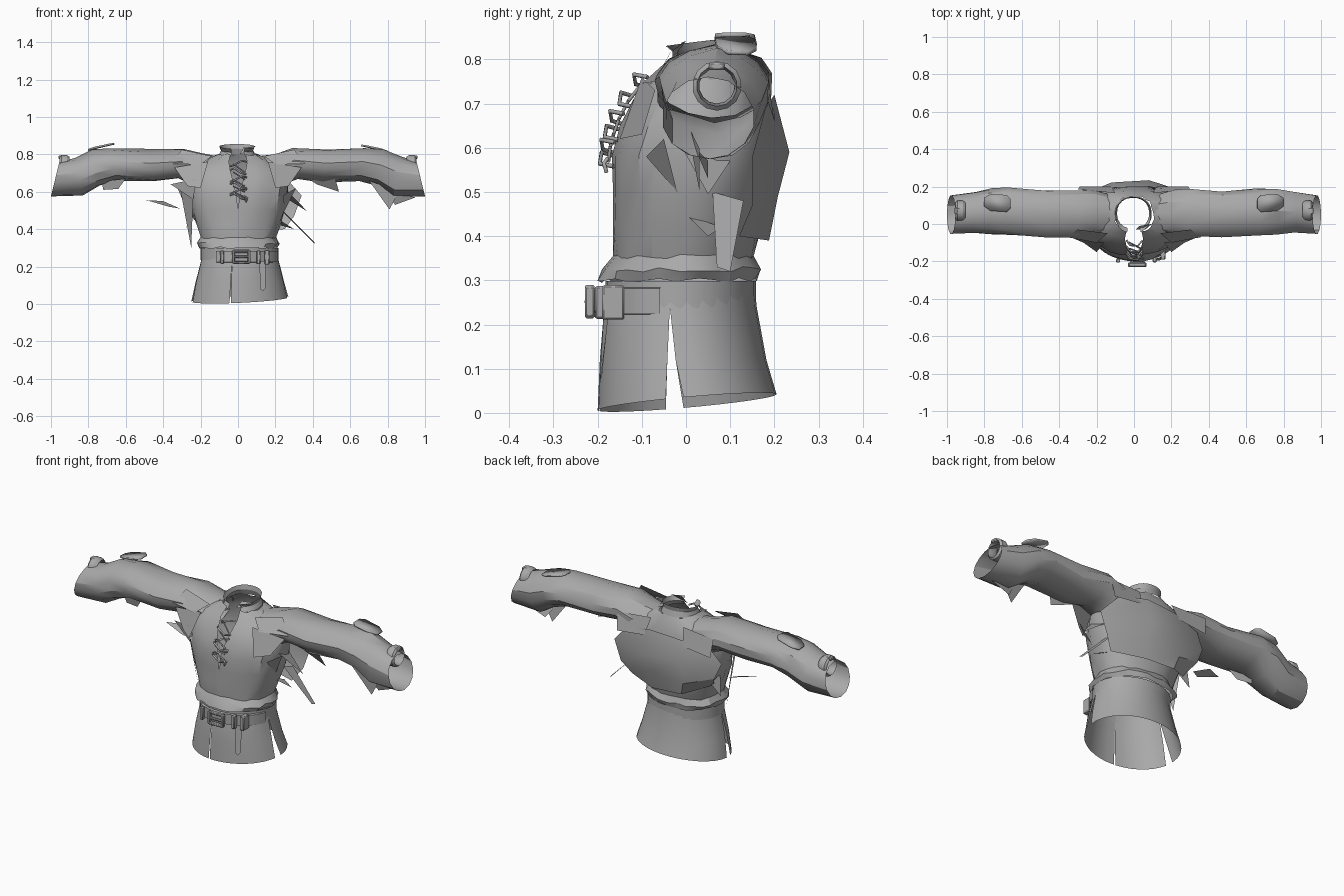
import bpy, bmesh, random
from math import sin, cos, pi, radians, copysign
from mathutils import Vector

random.seed(4)
cube = bpy.data.objects.get("Cube")
if cube:
    bpy.data.objects.remove(cube, do_unlink=True)

cloth = bpy.data.materials.new("grey_cloth")
cloth.use_nodes = True
GREY = (0.4, 0.4, 0.4, 1)
cloth.diffuse_color = GREY
cloth.node_tree.nodes["Principled BSDF"].inputs["Base Color"].default_value = GREY


def finish(obj, angle=28):
    if not obj.data.materials:
        obj.data.materials.append(cloth)
    bpy.ops.object.select_all(action='DESELECT')
    obj.select_set(True)
    bpy.context.view_layer.objects.active = obj
    if obj.type == 'MESH':
        bpy.ops.object.shade_smooth_by_angle(angle=radians(angle))
    return obj


def sheet(name, rows, weld=True):
    """Skin a grid of points, one row after another."""
    bm = bmesh.new()
    grid = [[bm.verts.new(p) for p in row] for row in rows]
    for a, b in zip(grid, grid[1:]):
        for i in range(len(a) - 1):
            bm.faces.new((a[i], a[i + 1], b[i + 1], b[i]))
    if weld:
        bmesh.ops.remove_doubles(bm, verts=bm.verts, dist=0.0005)
    bmesh.ops.recalc_face_normals(bm, faces=bm.faces)
    mesh = bpy.data.meshes.new(name)
    bm.to_mesh(mesh)
    bm.free()
    obj = bpy.data.objects.new(name, mesh)
    bpy.context.collection.objects.link(obj)
    return finish(obj)


def patch(name, points):
    mesh = bpy.data.meshes.new(name)
    mesh.from_pydata(points, [], [range(len(points))])
    obj = bpy.data.objects.new(name, mesh)
    bpy.context.collection.objects.link(obj)
    return finish(obj)


def box(name, centre, size, bevel=0.004):
    bpy.ops.mesh.primitive_cube_add(size=1, location=centre)
    obj = bpy.context.object
    obj.name = name
    obj.scale = size
    bpy.ops.object.transform_apply(location=False, rotation=False)
    mod = obj.modifiers.new("bevel", 'BEVEL')
    mod.width, mod.segments = bevel, 1
    return finish(obj)


def cord(name, points, radius):
    curve = bpy.data.curves.new(name, 'CURVE')
    curve.dimensions = '3D'
    curve.bevel_depth, curve.bevel_resolution = radius, 1
    curve.use_fill_caps = True
    line = curve.splines.new('POLY')
    line.points.add(len(points) - 1)
    for point, co in zip(line.points, points):
        point.co = (*co, 1)
    obj = bpy.data.objects.new(name, curve)
    bpy.context.collection.objects.link(obj)
    return finish(obj)


def power(v, p):
    return copysign(abs(v) ** p, v)


def oval(t, rx, front, back, z, cx=0.0, p=0.9):
    """Point on a horizontal oval, t = 0 at the front."""
    mid, half = (front + back) / 2, (back - front) / 2
    return Vector((cx + rx * power(sin(t), p), mid - half * power(cos(t), p), z))


def span(a, b, n):
    return [a + (b - a) * i / n for i in range(n + 1)]


# Torso: half width, front y, back y, height, neck slit half angle
body = [(.205, -.20, .160, .300, 0), (.222, -.19, .168, .325, 0),
        (.200, -.165, .150, .355, 0), (.225, -.165, .170, .42, 0),
        (.250, -.165, .190, .50, 0), (.268, -.168, .205, .58, .02),
        (.268, -.150, .200, .65, .07), (.250, -.120, .185, .71, .13),
        (.210, -.080, .170, .76, .2), (.105, -.045, .150, .80, .35)]
rows = []
for rx, front, back, z, gap in body:
    row = [oval(t, rx, front, back, z) for t in span(gap, 2 * pi - gap, 28)]
    for v in row[1:-1]:
        v += Vector([random.uniform(-.006, .006) for _ in range(3)])
    rows.append(row)
sheet("torso", rows)

# Open standing collar, higher at the back
rows = []
for rx, front, back, low, high in [(.10, -.04, .15, .785, .80), (.086, -.025, .14, .81, .83),
                                   (.095, -.05, .145, .83, .855)]:
    rows.append([oval(t, rx, front, back, low + (high - low) * (1 - cos(t)) / 2, -.005)
                 for t in span(.4, 2 * pi - .3, 18)])
sheet("collar", rows)
patch("collar_tab", [(.01, -.03, .80), (.06, -.03, .82), (.095, .0, .842), (.03, -.01, .838)])

# Sleeves: top x, z, bottom x, z, front y, back y
arm = [(.11, .79, .20, .60, -.05, .165), (.20, .805, .25, .645, -.065, .185),
       (.29, .828, .32, .668, -.07, .185), (.48, .824, .45, .652, -.07, .18),
       (.68, .832, .65, .660, -.06, .195), (.78, .822, .74, .630, -.055, .19),
       (.87, .785, .83, .575, -.05, .17), (.955, .76, 1.0, .575, -.055, .155)]
for side, label in ((1, "left"), (-1, "right")):
    rows = []
    for k, (tx, tz, bx, bz, front, back) in enumerate(arm):
        row = []
        for t in span(0, 2 * pi, 14)[:-1]:
            u = (1 + cos(t)) / 2
            wobble = random.uniform(-.006, .006) if 0 < k < 7 else 0
            row.append((side * (bx + (tx - bx) * u),
                        (front + back) / 2 + (back - front) / 2 * sin(t) + wobble,
                        bz + (tz - bz) * u + wobble))
        rows.append(row + row[:1])
    sheet(label + "_sleeve", rows)

    # Rolled tie ring on the cuff
    ring = [[(side * x, .07 + r * sin(t), .74 + r * cos(t)) for t in span(0, 2 * pi, 14)]
            for x, r in ((.90, .046), (.915, .056), (.945, .056), (.955, .046), (.925, .040), (.90, .046))]
    sheet(label + "_cuff_ring", ring)
    box(label + "_cuff_knot", (side * .945, .07, .785), (.03, .035, .018))

    # Forearm patch with cut corners
    tab = [(.66, .085, .852), (.68, .065, .850), (.765, .07, .832), (.80, .095, .820),
           (.80, .14, .818), (.765, .16, .828), (.68, .155, .848), (.66, .135, .852)]
    obj = patch(label + "_forearm_tab", [(side * x, y, z) for x, y, z in tab])
    mod = obj.modifiers.new("thickness", 'SOLIDIFY')
    mod.thickness = .009

    # Folded cloth around the armhole
    patch(label + "_front_fold", [(side * .16, -.10, .76), (side * .34, -.07, .73),
                                  (side * .27, -.10, .63), (side * .20, -.15, .62)])
    patch(label + "_shoulder_fold", [(side * .14, -.05, .79), (side * .30, -.03, .825),
                                     (side * .36, -.07, .75), (side * .2, -.1, .745)])
    patch(label + "_back_fold", [(side * .10, .165, .77), (side * .30, .185, .76),
                                 (side * .29, .20, .66), (side * .12, .20, .68)])

# Loose ragged sheet across the back
sheet("back_sheet", [
    [(-.27, .16, .68), (-.10, .195, .71), (.08, .20, .72), (.24, .18, .69)],
    [(-.32, .14, .61), (-.12, .222, .60), (.08, .234, .59), (.34, .15, .58)],
    [(-.28, .15, .52), (-.12, .20, .47), (.08, .208, .49), (.30, .15, .47)],
    [(-.235, .09, .45), (-.10, .185, .40), (.08, .188, .39), (.25, .12, .40)]])

# Torn strips hanging from the sides and under the arms
tatters = {
    "left_long": [(.24, .06, .50), (.25, .13, .48), (.41, .10, .32), (.41, .07, .33)],
    "left_short": [(.25, -.02, .62), (.25, .10, .57), (.37, .05, .495)],
    "left_front": [(.24, -.09, .58), (.25, -.02, .50), (.31, -.05, .62)],
    "left_low": [(.22, .0, .45), (.23, .08, .42), (.30, .05, .40)],
    "left_elbow": [(.36, .0, .68), (.52, -.02, .67), (.54, .01, .60), (.42, .03, .64)],
    "left_cuff": [(.70, .0, .66), (.86, .03, .60), (.81, .03, .505)],
    "left_cuff_fold": [(.79, .02, .60), (.84, .05, .53), (.95, .05, .57)],
    "right_strip": [(-.49, .06, .555), (-.40, .10, .55), (-.31, .08, .51), (-.37, .04, .52)],
    "right_front": [(-.36, -.05, .64), (-.22, -.11, .67), (-.24, -.08, .56)],
    "right_side": [(-.31, .0, .62), (-.24, -.08, .56), (-.25, .0, .30)],
    "right_low": [(-.24, .04, .50), (-.24, .12, .47), (-.28, .09, .40)],
    "right_elbow": [(-.60, .0, .67), (-.73, .03, .655), (-.72, .04, .61), (-.64, .02, .615)],
}
for name, points in tatters.items():
    patch(name + "_tatter", points)


# Skirt: three panels that part below the waist
SKIRT = [(.26, -.20, .205, 0), (.237, -.195, .182, .12),
         (.206, -.185, .16, .24), (.20, -.17, .155, .295)]


def skirt_panel(name, start, end, open_start, open_end, steps):
    rows = []
    for rx, front, back, z in SKIRT:
        part = (.24 - z) / .24 if z < .24 else 0
        row = []
        for t in span(start + open_start * part, end - open_end * part, steps):
            hem = .024 - .018 * cos(t) + .012 * sin(t) if z == 0 else z
            row.append(oval(t, rx, front, back, hem, .01, 1))
        rows.append(row)
    sheet(name, rows)


side_slit = pi / 2 - .14
skirt_panel("skirt_front_left", -.2, side_slit, .015, .1, 9)
skirt_panel("skirt_front_right", -side_slit, -.2, .1, .015, 7)
skirt_panel("skirt_back", side_slit, 2 * pi - side_slit, .1, .1, 16)

# Waistband and belt
sheet("waistband", [[oval(t, .208, -.182, .158, z, .008, 1) for t in span(0, 2 * pi, 28)]
                    for z in (.235, .298)])
sheet("belt", [[oval(t, .212 + g, -.20 - g, .16 + g, z, .008, 1) for t in span(-.64, 1.35, 12)]
               for z, g in ((.222, -.012), (.224, 0), (.282, 0), (.284, -.012))])

# Buckle frame, prong, keepers and hanging strap end
for x in (-.025, .06):
    box("buckle_side", (x, -.218, .252), (.016, .022, .07))
for z in (.221, .283):
    box("buckle_bar", (.018, -.218, z), (.09, .022, .014))
box("buckle_prong", (.02, -.224, .252), (.08, .012, .012))
box("buckle_plate", (.018, -.206, .252), (.08, .014, .05))
box("belt_keeper_left", (.155, -.165, .25), (.026, .05, .078))
box("belt_keeper_right", (-.085, -.196, .25), (.02, .022, .072))
box("strap_loop", (.11, -.19, .25), (.02, .03, .074))
patch("strap_end", [(.115, -.186, .23), (.148, -.175, .23), (.148, -.19, .085),
                    (.135, -.195, .07), (.118, -.195, .08)])

# Crossed lacing down the neck slit
holes = [(.748, -.092), (.705, -.125), (.665, -.146), (.63, -.158), (.60, -.166), (.57, -.169)]
for i, (z, y) in enumerate(holes):
    tilt = .012 if i % 2 else -.012
    cord("lace_bar", [(-.04, y + .005, z + tilt), (-.02, y - .022, z + .008 + tilt),
                      (.02, y - .026, z + .006 - tilt), (.045, y + .005, z - tilt)], .005)
for a, b in zip(holes, holes[1:]):
    cord("lace_cross", [(-.025, a[1] - .006, a[0]), (.035, b[1] - .006, b[0])], .004)
cord("lace_tail", [(.035, -.178, .575), (.05, -.186, .565), (.04, -.18, .545)], .005)
